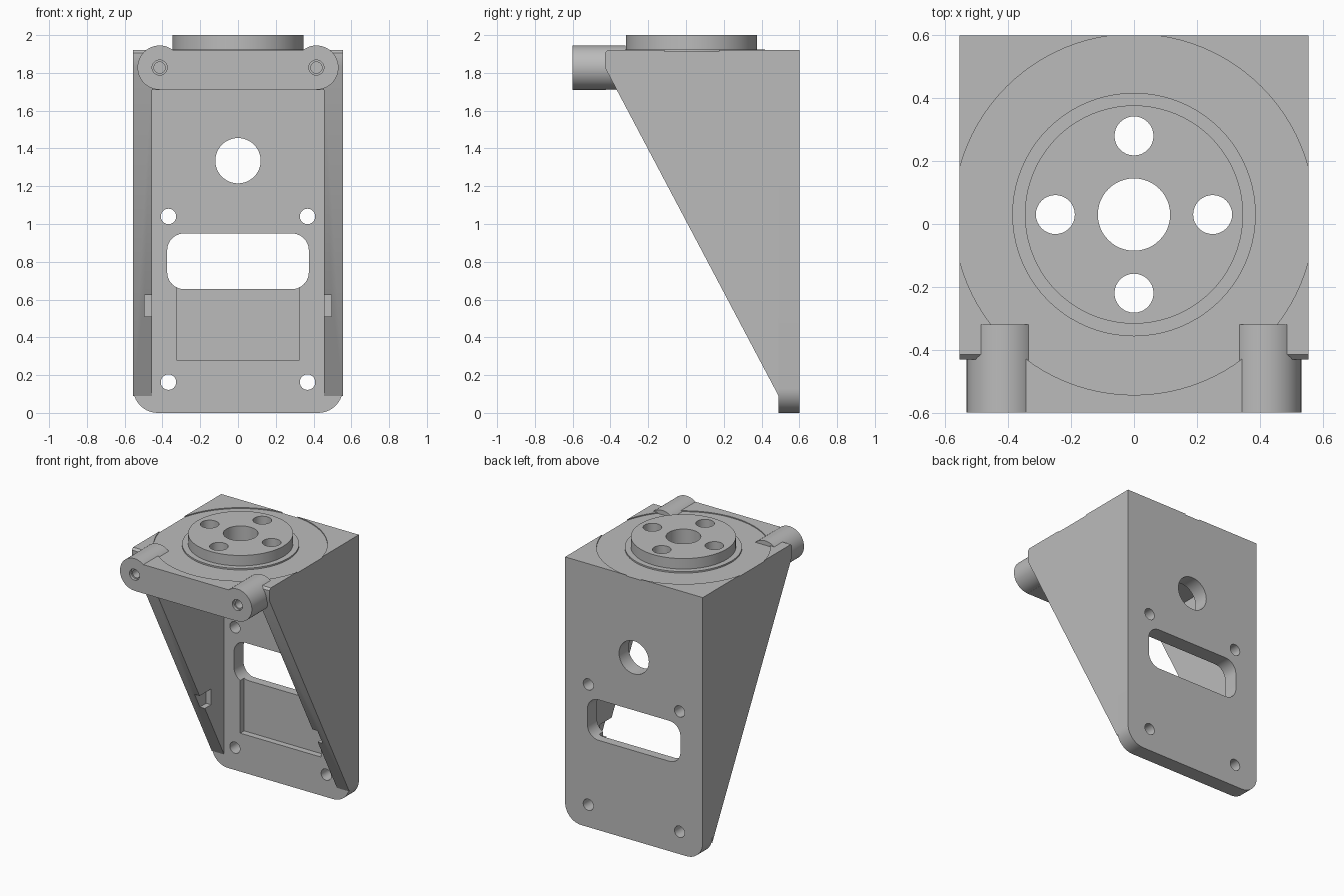
import bpy, bmesh
from math import sin, cos, pi, radians
from mathutils import Vector

if "Cube" in bpy.data.objects:
    bpy.data.objects.remove(bpy.data.objects["Cube"])

gray = bpy.data.materials.new("bracket_gray")
gray.use_nodes = True
gray.diffuse_color = (0.5, 0.5, 0.5, 1)
gray.node_tree.nodes["Principled BSDF"].inputs["Base Color"].default_value = (0.5, 0.5, 0.5, 1)

PLACE = {"x": lambda p, d: (d, p[0], p[1]),
         "y": lambda p, d: (p[0], d, p[1]),
         "z": lambda p, d: (p[0], p[1], d)}


def prism(name, pts, axis, start, end):
    """Extrude a closed outline along an axis."""
    bm = bmesh.new()
    face = bm.faces.new([bm.verts.new(PLACE[axis](p, start)) for p in pts])
    ext = bmesh.ops.extrude_face_region(bm, geom=[face])
    move = Vector(PLACE[axis]((0, 0), end - start))
    bmesh.ops.translate(bm, vec=move, verts=[v for v in ext["geom"] if isinstance(v, bmesh.types.BMVert)])
    bmesh.ops.recalc_face_normals(bm, faces=bm.faces)
    mesh = bpy.data.meshes.new(name)
    bm.to_mesh(mesh)
    bm.free()
    mesh.materials.append(gray)
    obj = bpy.data.objects.new(name, mesh)
    bpy.context.collection.objects.link(obj)
    return obj


def circle(u, v, r, n=48):
    return [(u + r * cos(2 * pi * i / n), v + r * sin(2 * pi * i / n)) for i in range(n)]


def rect(u0, v0, u1, v1):
    return [(u0, v0), (u1, v0), (u1, v1), (u0, v1)]


def arc(u, v, r, first, steps=10):
    """Quarter arc that starts at the given angle."""
    return [(u + r * cos(radians(first + 90 * i / steps)), v + r * sin(radians(first + 90 * i / steps)))
            for i in range(steps + 1)]


def cut(obj, cutters):
    bpy.context.view_layer.objects.active = obj
    for c in cutters:
        mod = obj.modifiers.new("cut", "BOOLEAN")
        mod.operation = "DIFFERENCE"
        mod.solver = "EXACT"
        mod.object = c
        bpy.ops.object.modifier_apply(modifier=mod.name)


W, INNER, BACK, PLATE, TOP = 0.555, 0.455, 0.6, 0.49, 1.92
CY = 0.03           # centre of the turntable
BX, BZ = 0.415, 1.828   # boss centre

# Back plate with rounded lower corners
R = 0.13
outline = arc(-W + R, R, R, 180) + arc(W - R, R, R, 270) + [(W, TOP), (-W, TOP)]
back_plate = prism("back_plate", outline, "y", PLATE, BACK)

# Tapered side walls
profile = [(PLATE, 0.09), (PLATE, TOP), (-0.415, TOP), (-0.43, 1.905), (-0.43, 1.83)]
walls = [prism(side + "_wall", profile, "x", s * INNER, s * W)
         for side, s in (("left", 1), ("right", -1))]

# Top plate with a narrower front bar
half = [(INNER, PLATE), (INNER, -0.425), (BX, -0.425), (BX, -0.6)]
top_plate = prism("top_plate", half + [(-x, y) for x, y in reversed(half)], "z", 1.71, TOP)

# Screw bosses
bosses = [prism(side + "_boss", circle(s * BX, BZ, 0.117), "y", -0.6, -0.32)
          for side, s in (("left", 1), ("right", -1))]

# Turntable disc and its thin rim
disc = prism("turntable_disc", circle(0, CY, 0.347, 80), "z", 1.9, 2.0)
rim = prism("turntable_rim", circle(0, CY, 0.387, 80), "z", 1.9, 1.924)

# Cutters for the back plate
r, x, z0, z1 = 0.09, 0.375, 0.655, 0.95
slot = arc(x - r, z1 - r, r, 0) + arc(r - x, z1 - r, r, 90) + arc(r - x, z0 + r, r, 180) + arc(x - r, z0 + r, r, 270)
plate_cuts = [prism("slot_cutter", slot, "y", 0.4, 0.7),
              prism("pocket_cutter", rect(-0.325, 0.28, 0.325, 0.7), "y", 0.4, 0.535),
              prism("cable_cutter", circle(0, 1.335, 0.12), "y", 0.4, 0.7)]
plate_cuts += [prism("mount_cutter", circle(s * 0.368, z, 0.041, 32), "y", 0.4, 0.7)
               for s in (-1, 1) for z in (0.163, 1.04)]

# Cutters for the turntable holes
hole_cuts = [prism("centre_cutter", circle(0, CY, 0.115), "z", 1.6, 2.1)]
hole_cuts += [prism("bolt_cutter", circle(0.25 * cos(a), CY + 0.25 * sin(a), 0.062, 32), "z", 1.6, 2.1)
              for a in (0, pi / 2, pi, 3 * pi / 2)]

# Shallow round recess, wall notches and screw holes
recess = prism("recess_cutter", circle(0, CY, 0.5735, 96), "z", 1.913, 2.1)
notches = [prism("notch_cutter", rect(s * 0.4, 0.51, s * 0.495, 0.625), "y", 0.0, 0.34) for s in (1, -1)]
screws = [[prism("screw_cutter", circle(s * BX, BZ, 0.03, 32), "y", -0.7, -0.4),
           prism("sink_cutter", circle(s * BX, BZ, 0.04, 32), "y", -0.7, -0.58)] for s in (1, -1)]

cut(back_plate, plate_cuts + [recess])
cut(top_plate, [recess] + hole_cuts + screws[0] + screws[1])
cut(disc, hole_cuts)
cut(rim, hole_cuts)
for wall, notch, boss, screw in zip(walls, notches, bosses, screws):
    cut(wall, [notch, recess])
    cut(boss, screw)

for c in plate_cuts + hole_cuts + [recess] + notches + screws[0] + screws[1]:
    bpy.data.objects.remove(c)

# Smooth round surfaces, keep the edges sharp
bpy.ops.object.select_all(action="DESELECT")
for obj in [back_plate, top_plate, disc, rim] + walls + bosses:
    obj.select_set(True)
bpy.ops.object.shade_smooth_by_angle(angle=radians(30))
